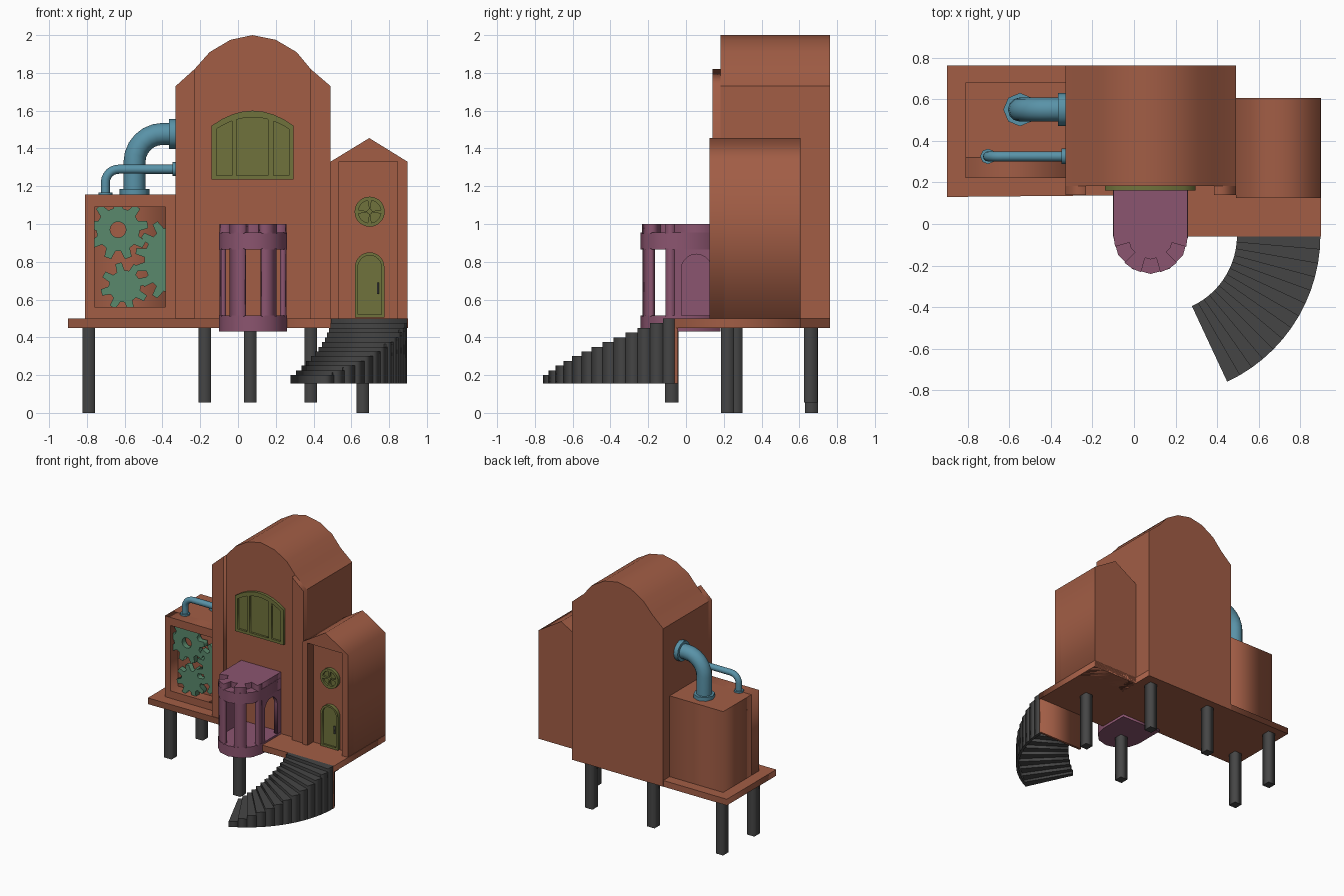
import bpy, bmesh
from math import sin, cos, pi, radians
from mathutils import Vector

if "Cube" in bpy.data.objects:
    bpy.data.objects.remove(bpy.data.objects["Cube"])


def material(name, *rgb):
    m = bpy.data.materials.new(name)
    m.diffuse_color = (*rgb, 1)
    m.use_nodes = True
    m.node_tree.nodes["Principled BSDF"].inputs["Base Color"].default_value = m.diffuse_color
    return m


BROWN = material("clay", .36, .11, .06)
PURPLE = material("plum", .26, .09, .16)
OLIVE = material("olive", .16, .17, .045)
GREEN = material("gear_green", .10, .25, .15)
BLUE = material("pipe_blue", .10, .29, .39)
DARK = material("dark_grey", .06, .06, .06)


def finish(name, bm, mat, smooth=False):
    bmesh.ops.remove_doubles(bm, verts=bm.verts, dist=1e-5)
    bmesh.ops.recalc_face_normals(bm, faces=bm.faces)
    me = bpy.data.meshes.new(name)
    bm.to_mesh(me)
    bm.free()
    me.materials.append(mat)
    ob = bpy.data.objects.new(name, me)
    bpy.context.collection.objects.link(ob)
    if smooth:
        for p in me.polygons:
            p.use_smooth = True
        me.set_sharp_from_angle(angle=radians(35))
    return ob


def from_curve(cu):
    ob = bpy.data.objects.new("temp", cu)
    bpy.context.collection.objects.link(ob)
    dg = bpy.context.evaluated_depsgraph_get()
    me = bpy.data.meshes.new_from_object(ob.evaluated_get(dg))
    bm = bmesh.new()
    bm.from_mesh(me)
    bpy.data.objects.remove(ob)
    bpy.data.curves.remove(cu)
    bpy.data.meshes.remove(me)
    return bm


def add_poly(cu, pts, cyclic):
    s = cu.splines.new('POLY')
    s.points.add(len(pts) - 1)
    for p, c in zip(s.points, pts):
        p.co = (*c, 0, 1) if len(c) == 2 else (*c, 1)
    s.use_cyclic_u = cyclic


def plate(name, loops, lo, hi, mat, axis='y', smooth=False):
    """Outline with holes, extruded from lo to hi along an axis."""
    cu = bpy.data.curves.new("temp", 'CURVE')
    cu.dimensions, cu.fill_mode, cu.extrude = '2D', 'BOTH', (hi - lo) / 2
    for loop in loops:
        add_poly(cu, loop, True)
    bm = from_curve(cu)
    for v in bm.verts:
        a, b, w = v.co.x, v.co.y, v.co.z + (lo + hi) / 2
        v.co = {'x': (w, a, b), 'y': (a, w, b), 'z': (a, b, w)}[axis]
    return finish(name, bm, mat, smooth)


def rect(x0, x1, y0, y1):
    return [(x0, y0), (x1, y0), (x1, y1), (x0, y1)]


def box(name, x0, x1, y0, y1, z0, z1, mat):
    return plate(name, [rect(x0, x1, y0, y1)], z0, z1, mat, 'z')


def arc(cx, cy, r, a0, a1, n):
    return [(cx + r * cos(radians(a0 + (a1 - a0) * i / n)),
             cy + r * sin(radians(a0 + (a1 - a0) * i / n))) for i in range(n + 1)]


def circle(cx, cy, r, n=20):
    return arc(cx, cy, r, 0, 360, n)[:-1]


def sector(cx, cy, r0, r1, a0, a1, n):
    return arc(cx, cy, r1, a0, a1, n) + arc(cx, cy, r0, a1, a0, n)


# Platform and legs
plate("platform", [[(-.9, .13), (.15, .14), (.15, -.06), (.9, -.06), (.9, .605),
                    (.49, .605), (.49, .762), (-.9, .762)]], .45, .5, BROWN, 'z')
for i, (x, y, z) in enumerate([(-.79, .265, 0), (-.79, .665, 0), (-.175, .665, .055),
                               (.385, .66, .055), (.66, .22, 0), (.065, -.075, .055)]):
    box(f"leg_{i + 1}", x - .033, x + .033, y - .035, y + .035, z, .45, DARK)

# Main tower with two front pilasters
roof = [(.49, 1.73), (.385, 1.82), (.31, 1.91), (.2, 1.975), (.077, 2.0),
        (-.04, 1.975), (-.15, 1.91), (-.23, 1.82), (-.33, 1.73)]
plate("tower", [[(-.33, .45), (.49, .45)] + roof], .182, .763, BROWN, smooth=True)
plate("tower_pilaster_left", [[(-.33, .5), (-.23, .5), (-.23, 1.82), (-.33, 1.73)]], .14, .182, BROWN)
plate("tower_pilaster_right", [[(.385, .5), (.49, .5), (.49, 1.73), (.385, 1.82)]], .14, .182, BROWN)


# Arched triple window in the tower
def crown(x, h):
    return 1.52 + .08 * (1 - ((x - .0775) / .2175) ** 2) - h


def arched(x0, x1, z0, h, n=6):
    xs = [x1 + (x0 - x1) * i / n for i in range(n + 1)]
    return [(x0, z0), (x1, z0)] + [(x, crown(x, h)) for x in xs]


outer = arched(-.14, .295, 1.235, 0, 8)
lights = [arched(a, b, 1.257, .035) for a, b in [(-.115, -.033), (-.007, .16), (.188, .27)]]
plate("tower_window_frame", [outer] + lights, .16, .184, OLIVE)
plate("tower_window_panes", [outer], .176, .183, OLIVE)

# Gabled annex with recessed front
plate("annex", [[(.49, .45), (.897, .45), (.897, 1.33), (.695, 1.455), (.49, 1.33)]],
      .2, .605, BROWN)
plate("annex_front", [[(.49, .5), (.535, .5), (.535, 1.33), (.845, 1.33), (.845, .5),
                       (.897, .5), (.897, 1.33), (.695, 1.455), (.49, 1.33)]], .125, .2, BROWN)


# Door
def door_shape(r, z0):
    return [(.697 - r, z0), (.697 + r, z0)] + arc(.697, .772, r, 0, 180, 12)


plate("door_frame", [door_shape(.078, .505), door_shape(.062, .522)], .172, .202, OLIVE)
plate("door_panel", [door_shape(.07, .512)], .186, .202, OLIVE)
box("door_handle", .735, .746, .172, .188, .63, .69, DARK)

# Round window
quads = [sector(.697, 1.065, .014, .06, q + 10, q + 80, 6) for q in (0, 90, 180, 270)]
plate("round_window_frame", [circle(.697, 1.065, .08)] + quads, .172, .202, OLIVE)
plate("round_window_pane", [circle(.697, 1.065, .07)], .188, .202, OLIVE)

# Gear house with open front
box("gear_house", -.81, -.33, .32, .68, .5, 1.155, BROWN)
plate("gear_house_frame", [rect(-.81, -.33, .5, 1.155), rect(-.76, -.385, .56, 1.09)],
      .22, .32, BROWN)


def gear(name, cx, cz, r, root, teeth, hole, phase):
    pts, step = [], 360 / teeth
    for i in range(teeth):
        for f, rad in [(-.32, root), (-.17, r), (.17, r), (.32, root)]:
            a = radians(phase + (i + f) * step)
            pts.append((cx + rad * cos(a), cz + rad * sin(a)))
    plate(name, [pts] + ([circle(cx, cz, hole, 16)] if hole else []), .25, .295, GREEN)


gear("gear_top", -.635, .97, .16, .115, 9, .042, 10)
gear("gear_bottom", -.6, .67, .128, .085, 8, 0, 15)
gear("gear_side", -.31, .81, .235, .185, 16, 0, 11)


# Pipes from the gear house roof into the tower wall
def cylinder(name, loc, axis, r, half, n, mat):
    c = dict(zip('xyz', loc))
    u, v = [k for k in 'xyz' if k != axis]
    plate(name, [circle(c[u], c[v], r, n)], c[axis] - half, c[axis] + half, mat, axis)


def pipe(name, x, y, z, r, bend, flange, thick):
    cu = bpy.data.curves.new("temp", 'CURVE')
    cu.dimensions, cu.bevel_depth, cu.bevel_resolution = '3D', r, 4
    path = [(x, 1.15)] + arc(x + bend, z - bend, bend, 180, 90, 6) + [(-.32, z)]
    add_poly(cu, [(a, y, b) for a, b in path], False)
    finish(name, from_curve(cu), BLUE, True)
    cylinder(name + "_base_flange", (x, y, 1.15 + thick / 2), 'z', flange, thick / 2, 8, BLUE)
    cylinder(name + "_wall_flange", (-.33 - thick / 2, y, z), 'x', flange, thick / 2, 12, BLUE)


pipe("large_pipe", -.548, .55, 1.477, .058, .15, .08, .035)
pipe("small_pipe", -.702, .325, 1.29, .024, .07, .037, .018)

# Round bay: floor, walls, pillars, band and notched roof
BX, BY = .08, -.06


def bay(r, back=.182):
    return [(BX - r, back)] + arc(BX, BY, r, 180, 360, 6) + [(BX + r, back)]


plate("bay_floor", [bay(.18)], .43, .515, PURPLE, 'z')
plate("bay_band", [bay(.18)], .865, .955, PURPLE, 'z')
plate("bay_roof", [bay(.178)[:1] + [(BX - .178, BY)] + arc(BX, BY, .11, 180, 360, 6)
                   + [(BX + .178, BY), (BX + .178, .182)]], .95, 1.0, PURPLE, 'z')
plate("bay_wall_left", [rect(BY, .182, .51, .87)], BX - .178, BX - .15, PURPLE, 'x')
plate("bay_wall_right", [[(BY, .51), (-.025, .51)] + arc(.055, .76, .08, 180, 0, 10)
                         + [(.135, .51), (.182, .51), (.182, .87), (BY, .87)]],
      BX + .15, BX + .178, PURPLE, 'x')
for i, (a0, a1) in enumerate([(180, 196), (225, 255), (285, 315), (344, 360)]):
    n = 2 if a1 - a0 > 20 else 1
    plate(f"bay_pillar_{i + 1}", [sector(BX, BY, .148, .176, a0, a1, n)], .51, .87, PURPLE, 'z')
    plate(f"bay_merlon_{i + 1}", [sector(BX, BY, .105, .178, a0, a1, n)], .95, 1.0, PURPLE, 'z')

# Curved stair: treads, outer skirt and back panel
SX, SY, N = .12, -.055, 13
for i in range(N):
    a0, a1, top = -65 * i / N, -65 * (i + 1) / N, .5 - .025 * i
    plate(f"stair_step_{i + 1}", [sector(SX, SY, .375, .776, a0, a1, 1)],
          max(.155, top - .05), top, DARK, 'z')
    plate(f"stair_skirt_{i + 1}", [sector(SX, SY, .755, .776, a0, a1, 1)], .155, top - .01, DARK, 'z')
box("stair_back_panel", .495, .896, -.06, -.042, .155, .46, BROWN)
